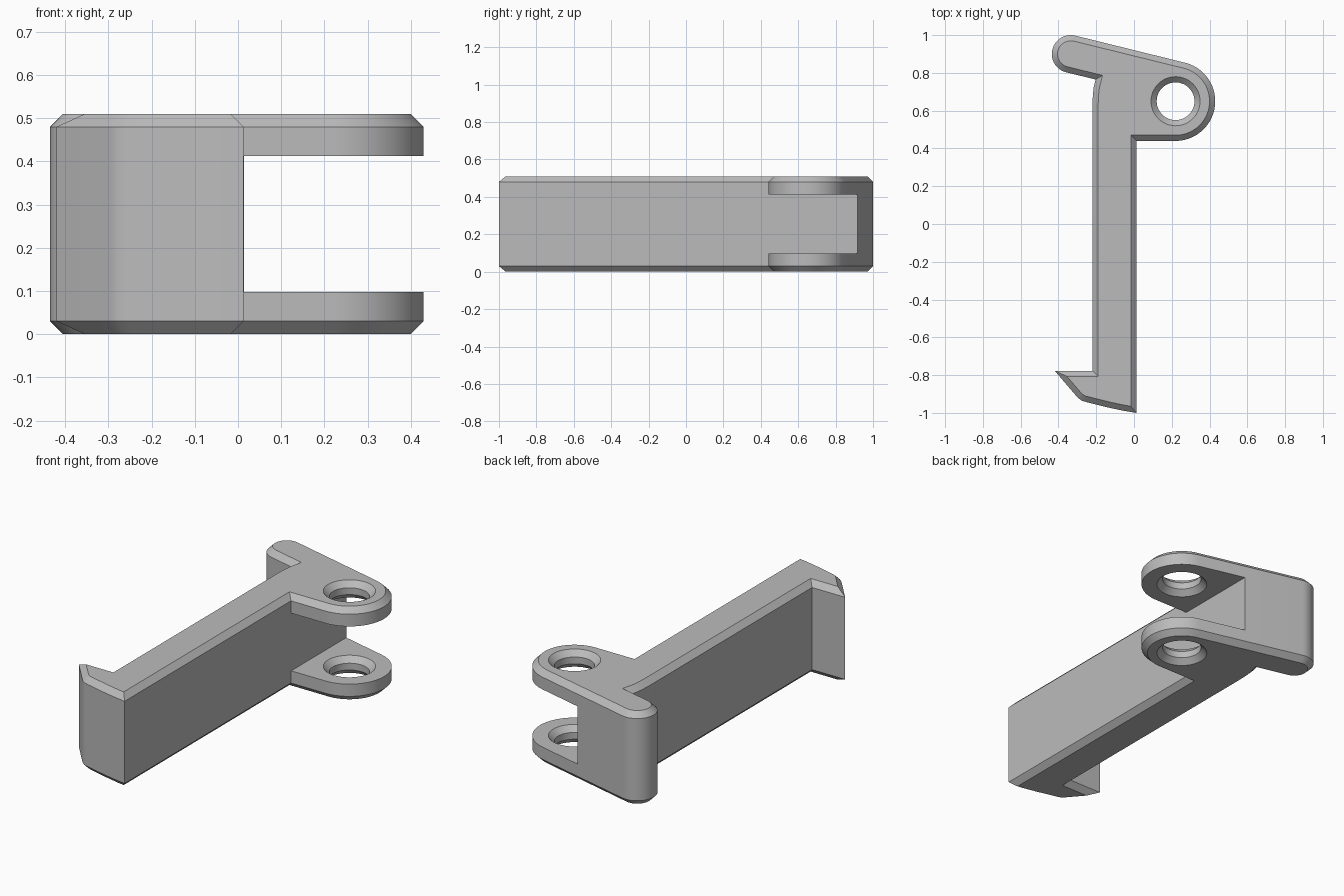
import bpy, bmesh, math
from mathutils import Vector

cube = bpy.data.objects.get("Cube")
if cube:
    bpy.data.objects.remove(cube, do_unlink=True)

HEIGHT, CHAMFER, LUG = 0.51, 0.03, 0.097
EYE = Vector((0.22, 0.65))      # pivot hole centre
TIP = Vector((-0.335, 0.9))     # rounded arm end centre

grey = bpy.data.materials.new("plain_grey")
grey.use_nodes = True
grey.diffuse_color = (0.5, 0.5, 0.5, 1)
grey.node_tree.nodes["Principled BSDF"].inputs["Base Color"].default_value = (0.5, 0.5, 0.5, 1)


def arc(centre, radius, start, end, steps):
    angles = [math.radians(start + (end - start) * i / steps) for i in range(steps + 1)]
    return [centre + radius * Vector((math.cos(a), math.sin(a))) for a in angles]


def inset(points, d):
    """Mitred inward offset of a clockwise outline."""
    result = []
    for i, p in enumerate(points):
        a = (p - points[i - 1]).normalized()
        b = (points[(i + 1) % len(points)] - p).normalized()
        na, nb = Vector((a.y, -a.x)), Vector((b.y, -b.x))
        result.append(p + (na + nb) * d / (1 + na.dot(nb)))
    return result


def loft(name, rings):
    """Closed solid through (outline, z) rings."""
    bm = bmesh.new()
    loops = [[bm.verts.new((p.x, p.y, z)) for p in pts] for pts, z in rings]
    n = len(loops[0])
    for low, high in zip(loops, loops[1:]):
        for i in range(n):
            j = (i + 1) % n
            bm.faces.new((low[i], low[j], high[j], high[i]))
    bm.faces.new(loops[0])
    bm.faces.new(loops[-1])
    bmesh.ops.recalc_face_normals(bm, faces=bm.faces)
    mesh = bpy.data.meshes.new(name)
    bm.to_mesh(mesh)
    bm.free()
    mesh.materials.append(grey)
    obj = bpy.data.objects.new(name, mesh)
    bpy.context.collection.objects.link(obj)
    return obj


# Clockwise plan: hook, bar, rounded arm, pivot eye
outline = [Vector(p) for p in (
    (0.013, -1.0), (-0.06, -0.988), (-0.13, -0.973), (-0.2, -0.956), (-0.255, -0.942),
    (-0.277, -0.935), (-0.293, -0.923), (-0.305, -0.911), (-0.42, -0.777),
    (-0.22, -0.777), (-0.22, 0.62), (-0.218, 0.68), (-0.213, 0.725), (-0.203, 0.765))]
outline += arc(TIP, 0.1, 256.2, 76.2, 28)
outline += arc(EYE, 0.21, 76.2, -90, 36)
outline += [Vector((0.013, 0.44))]
small = inset(outline, CHAMFER)
latch = loft("latch_body", [(small, 0), (outline, CHAMFER),
                            (outline, HEIGHT - CHAMFER), (small, HEIGHT)])

# Slot separating the two pivot lugs
box = [Vector(p) for p in ((0.014, 0.2), (0.014, 1.2), (0.7, 1.2), (0.7, 0.2))]
slot = loft("slot_cutter", [(box, LUG), (box, HEIGHT - LUG)])

# Pivot hole, countersunk on both sides of each lug
half = [(0.15, -0.02), (0.1, CHAMFER), (0.1, LUG - CHAMFER), (0.15, LUG + 0.02)]
profile = half + [(r, HEIGHT - z) for r, z in reversed(half)]
hole = loft("hole_cutter", [(arc(EYE, r, 0, 352.5, 47), z) for r, z in profile])

bpy.context.view_layer.objects.active = latch
latch.select_set(True)
for cutter in (slot, hole):
    mod = latch.modifiers.new(cutter.name, "BOOLEAN")
    mod.operation, mod.solver, mod.object = "DIFFERENCE", "EXACT", cutter
    bpy.ops.object.modifier_apply(modifier=mod.name)
    bpy.data.objects.remove(cutter, do_unlink=True)

bpy.ops.object.shade_smooth_by_angle(angle=math.radians(25))
